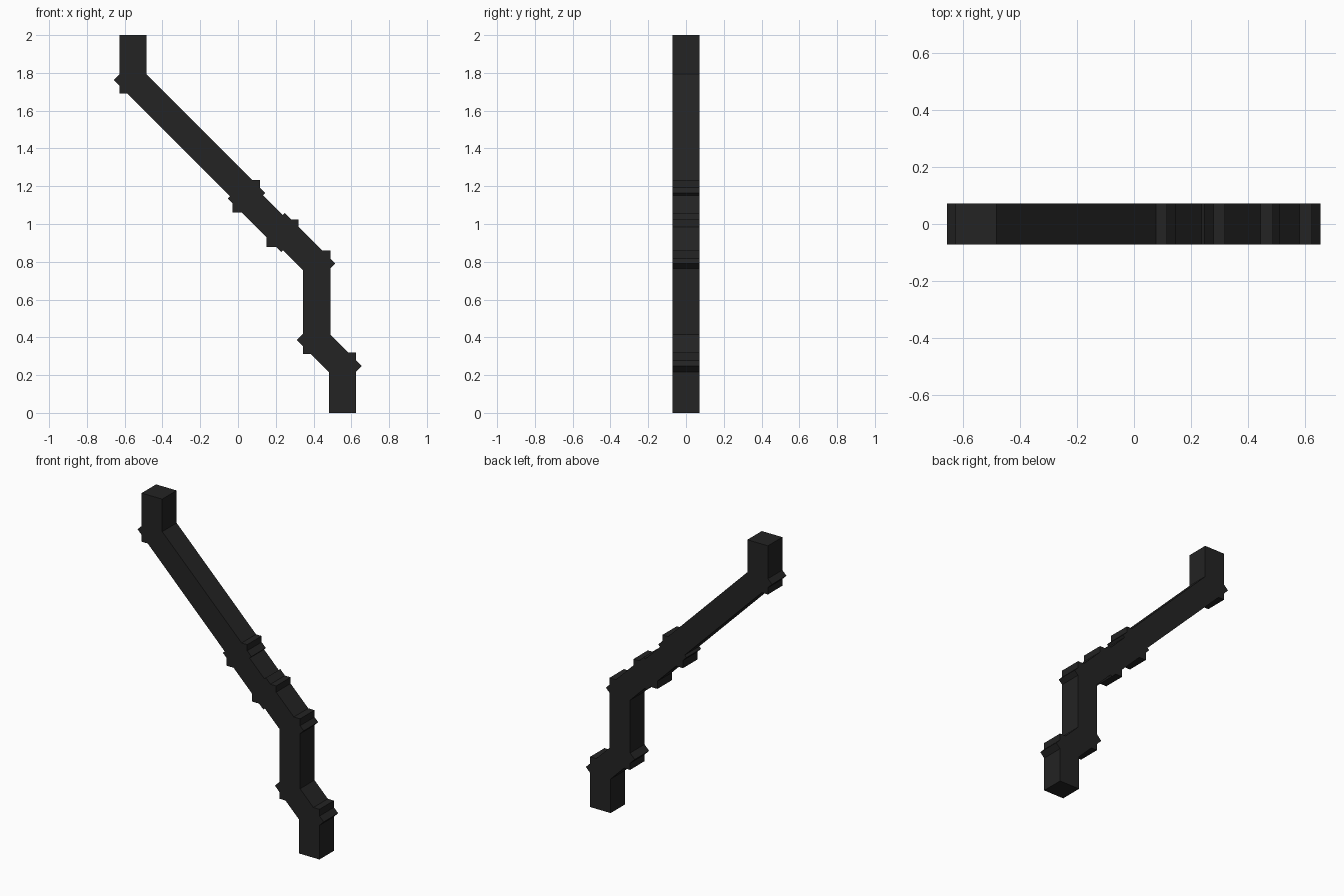
import bpy
import math

default = bpy.data.objects.get("Cube")
if default:
    bpy.data.objects.remove(default, do_unlink=True)

WIDTH = 0.145

black = bpy.data.materials.new("matte black")
black.use_nodes = True
colour = (0.017, 0.017, 0.017, 1)
black.diffuse_color = colour
bsdf = black.node_tree.nodes["Principled BSDF"]
bsdf.inputs["Base Color"].default_value = colour
bsdf.inputs["Roughness"].default_value = 0.9


def bar(name, start, end):
    """Square bar between two (x, z) centreline points."""
    dx, dz = end[0] - start[0], end[1] - start[1]
    bpy.ops.mesh.primitive_cube_add(
        size=1,
        location=((start[0] + end[0]) / 2, 0, (start[1] + end[1]) / 2),
        rotation=(0, math.atan2(dx, dz), 0))
    ob = bpy.context.object
    ob.name = name
    ob.scale = (WIDTH, WIDTH, math.hypot(dx, dz))
    ob.data.materials.append(black)
    return ob


def slanted_bar(name, x0, x1, total):
    """Bar falling at 45 degrees along the line x + z = total."""
    return bar(name, (x0, total - x0), (x1, total - x1))


# Upright sections
bar("top_post", (-0.556, 1.69), (-0.556, 2.0))
bar("upper_joint", (0.043, 1.06), (0.043, 1.233))
bar("lower_post", (0.416, 0.312), (0.416, 0.86))
bar("foot_post", (0.553, 0.0), (0.553, 0.32))

# Level joint
bar("lower_joint", (0.151, 0.952), (0.32, 0.952))

# Slanted sections
slanted_bar("long_arm", -0.606, 0.094, 1.207)
slanted_bar("middle_arm", -0.004, 0.28, 1.182)
slanted_bar("short_arm", 0.196, 0.463, 1.202)
slanted_bar("foot_arm", 0.362, 0.604, 0.8)
